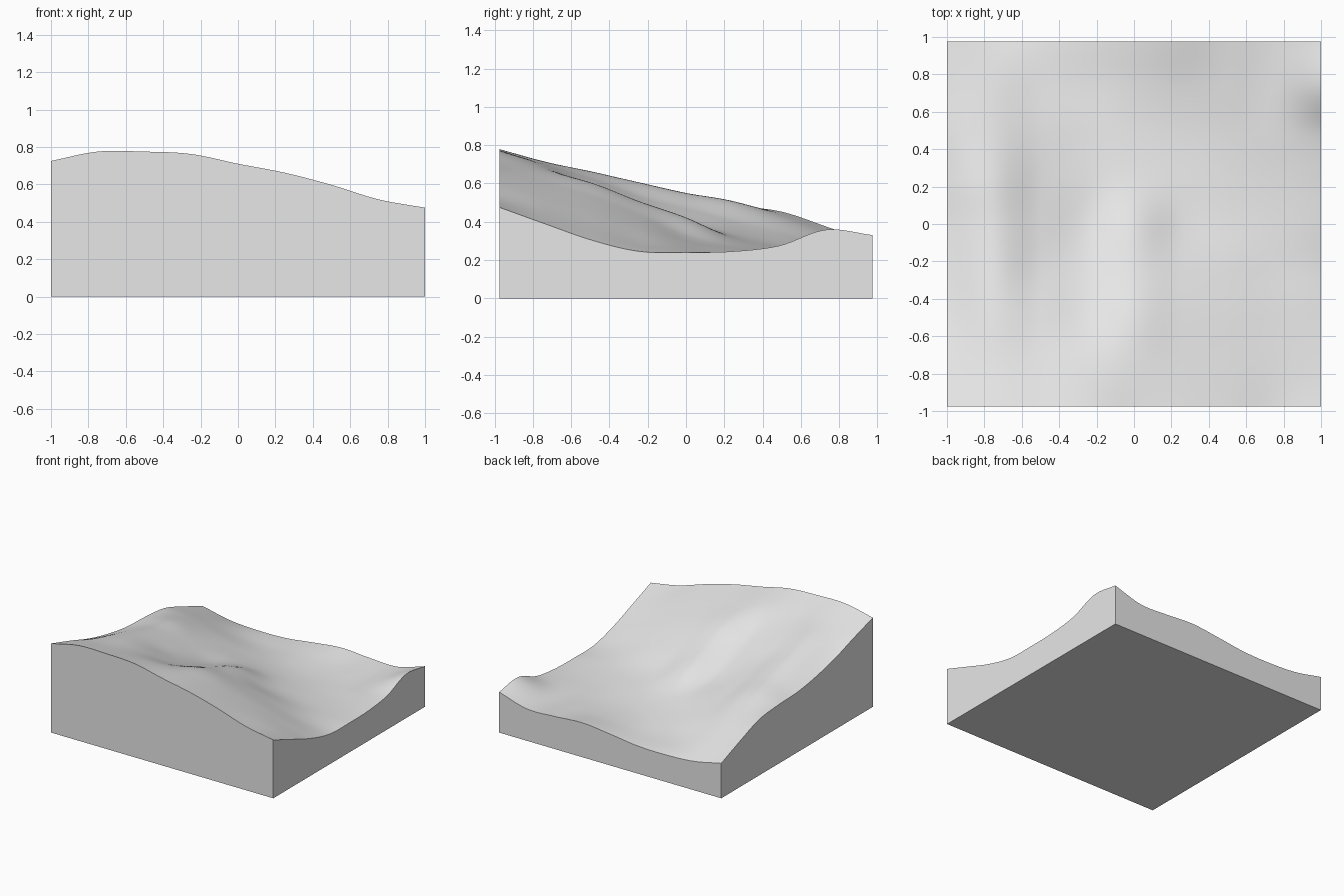
import bpy
import bmesh
import math

cube = bpy.data.objects.get("Cube")
if cube:
    bpy.data.objects.remove(cube, do_unlink=True)

HALF_X, HALF_Y = 1.0, 0.975
CELLS = 80

# Height profiles in thousandths, each running left to right, from front to back
PROFILES = [
    (725, 775, 775, 762, 710, 662, 597, 520, 475),
    (655, 710, 700, 685, 660, 600, 530, 455, 387),
    (580, 660, 620, 575, 600, 530, 455, 375, 302),
    (525, 605, 530, 480, 505, 435, 365, 295, 245),
    (490, 550, 465, 395, 420, 330, 285, 255, 240),
    (480, 505, 405, 340, 310, 270, 250, 240, 245),
    (455, 425, 340, 280, 255, 240, 240, 245, 275),
    (375, 330, 265, 235, 240, 245, 250, 255, 358),
    (285, 235, 220, 225, 255, 280, 265, 260, 330),
]


def spline(values, t):
    """Smooth curve through evenly spaced values, with t from 0 to 1."""
    last = len(values) - 1
    pos = min(max(t, 0), 1) * last
    i = min(int(pos), last - 1)
    f = pos - i
    b, c = values[i], values[i + 1]
    a = values[i - 1] if i > 0 else 2 * b - c
    d = values[i + 2] if i + 2 <= last else 2 * c - b
    bend = 2 * a - 5 * b + 4 * c - d
    twist = 3 * (b - c) + d - a
    return b + f * (c - a + f * (bend + f * twist)) / 2


def height(x, y):
    """Loft the profiles across the block."""
    u = (x / HALF_X + 1) / 2
    v = (y / HALF_Y + 1) / 2
    return spline([spline(row, u) for row in PROFILES], v) / 1000


# Stone material
stone = bpy.data.materials.new("light_grey")
stone.use_nodes = True
grey = (0.8, 0.8, 0.8, 1)
stone.diffuse_color = grey
stone.node_tree.nodes["Principled BSDF"].inputs["Base Color"].default_value = grey

# Hillside surface
bm = bmesh.new()
bmesh.ops.create_grid(bm, x_segments=CELLS, y_segments=CELLS, size=1)
for vert in bm.verts:
    vert.co.x *= HALF_X
    vert.co.y *= HALF_Y
    vert.co.z = height(vert.co.x, vert.co.y)

# Straight side walls and flat underside
rim = [edge for edge in bm.edges if edge.is_boundary]
walls = bmesh.ops.extrude_edge_only(bm, edges=rim)["geom"]
for item in walls:
    if isinstance(item, bmesh.types.BMVert):
        item.co.z = 0
bottom = [edge for edge in bm.edges if edge.is_boundary]
bmesh.ops.contextual_create(bm, geom=bottom)
bmesh.ops.recalc_face_normals(bm, faces=bm.faces)

mesh = bpy.data.meshes.new("terrain_block")
bm.to_mesh(mesh)
bm.free()
mesh.materials.append(stone)
terrain = bpy.data.objects.new("terrain_block", mesh)
bpy.context.collection.objects.link(terrain)

# Smooth hillside with crisp block edges
bpy.ops.object.select_all(action="DESELECT")
terrain.select_set(True)
bpy.context.view_layer.objects.active = terrain
bpy.ops.object.shade_smooth_by_angle(angle=math.radians(35))
